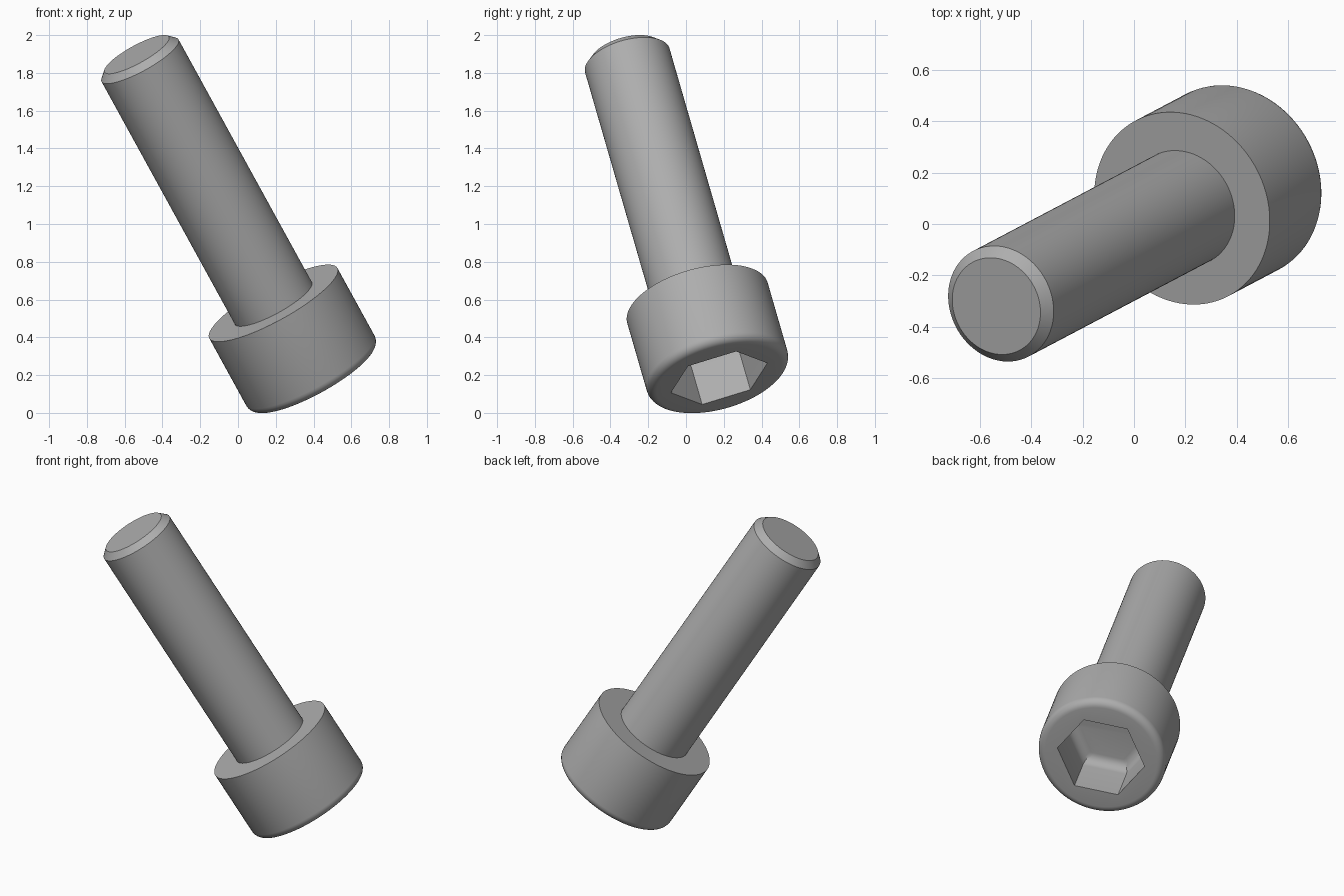
import bpy, bmesh
from math import sin, cos, pi
from mathutils import Vector, Matrix

cube = bpy.data.objects.get("Cube")
if cube:
    bpy.data.objects.remove(cube, do_unlink=True)

SEGMENTS = 96
HEAD_R, HEAD_H, EDGE_R = 0.387, 0.466, 0.047
SHANK_R, SHANK_L, CHAMFER = 0.2325, 1.55, 0.038
HEX_R, WALL, FLOOR_R = 0.267, 0.25, 0.06

steel = bpy.data.materials.new("grey steel")
steel.use_nodes = True
colour = (0.42, 0.42, 0.42, 1)
steel.diffuse_color = colour
steel.node_tree.nodes["Principled BSDF"].inputs["Base Color"].default_value = colour

# Tilted placement: the screw axis, and a direction towards a socket corner
axis = Vector((-0.467, -0.246, 0.85)).normalized()
corner = Vector((0.008, 0.254, 0.078))
corner = (corner - axis * corner.dot(axis)).normalized()
side = axis.cross(corner)
place = Matrix.Translation((0.187, 0.061, 0.581)) @ Matrix((corner, side, axis)).transposed().to_4x4()


def ring_point(i, r, z, hexagonal):
    a = 2 * pi * i / SEGMENTS
    if hexagonal:
        r *= cos(pi / 6) / cos(a % (pi / 3) - pi / 6)
    return (r * cos(a), r * sin(a), z)


def loft(name, rings, cap_first=False, cap_last=False):
    """Skin a stack of (radius, height, hexagonal) rings."""
    bm = bmesh.new()
    loops = [[bm.verts.new(ring_point(i, *ring)) for i in range(SEGMENTS)] for ring in rings]
    for low, high in zip(loops, loops[1:]):
        for i in range(SEGMENTS):
            j = (i + 1) % SEGMENTS
            bm.faces.new((low[i], low[j], high[j], high[i]))
    if cap_first:
        bm.faces.new(loops[0][::-1])
    if cap_last:
        bm.faces.new(loops[-1])
    mesh = bpy.data.meshes.new(name)
    bm.to_mesh(mesh)
    bm.free()
    mesh.materials.append(steel)
    obj = bpy.data.objects.new(name, mesh)
    bpy.context.collection.objects.link(obj)
    obj.matrix_world = place
    bpy.ops.object.select_all(action='DESELECT')
    obj.select_set(True)
    bpy.context.view_layer.objects.active = obj
    bpy.ops.object.shade_smooth_by_angle()
    return obj


quarter = [k * pi / 12 for k in range(7)]

# Head: rounded socket floor, hex walls, end face, rounded rim, side, underside
apothem_to_corner = 1 / cos(pi / 6)
socket = [(HEX_R - FLOOR_R * (1 - sin(t)) * apothem_to_corner,
           WALL - HEAD_H + FLOOR_R * cos(t), True) for t in quarter]
socket.append((HEX_R, -HEAD_H, True))
rim = [(HEAD_R - EDGE_R * (1 - sin(t)), -HEAD_H + EDGE_R * (1 - cos(t)), False) for t in quarter]
loft("head", socket + rim + [(HEAD_R, 0, False), (SHANK_R, 0, False)], cap_first=True)

# Shank with a chamfered tip
loft("shank", [(SHANK_R, 0, False), (SHANK_R, SHANK_L - CHAMFER, False),
               (SHANK_R - CHAMFER, SHANK_L, False)], cap_last=True)
